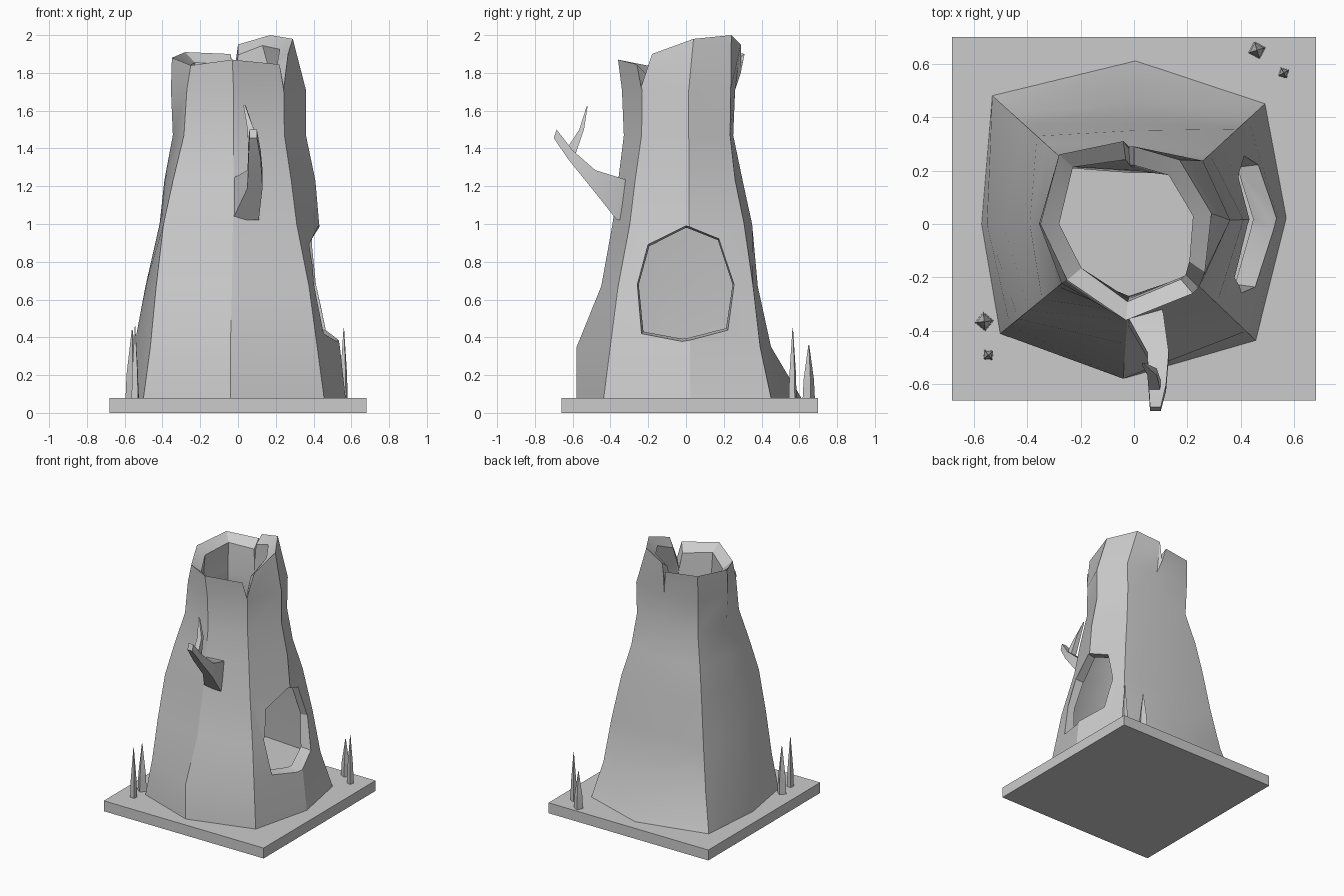
import bpy, bmesh, math
from mathutils import Vector

if "Cube" in bpy.data.objects:
    bpy.data.objects.remove(bpy.data.objects["Cube"])


def make(name, bm, smooth=False):
    bmesh.ops.remove_doubles(bm, verts=bm.verts, dist=0.0005)
    bmesh.ops.dissolve_degenerate(bm, edges=bm.edges, dist=0.0005)
    bmesh.ops.recalc_face_normals(bm, faces=bm.faces)
    me = bpy.data.meshes.new(name)
    bm.to_mesh(me)
    bm.free()
    ob = bpy.data.objects.new(name, me)
    bpy.context.collection.objects.link(ob)
    if smooth:
        bpy.ops.object.select_all(action='DESELECT')
        ob.select_set(True)
        bpy.context.view_layer.objects.active = ob
        bpy.ops.object.shade_smooth_by_angle(angle=math.radians(25))
    return ob


def loft(rings):
    """Skin a stack of closed rings and cap both ends."""
    bm = bmesh.new()
    rows = [[bm.verts.new(p) for p in r] for r in rings]
    n = len(rows[0])
    for a, b in zip(rows, rows[1:]):
        for i in range(n):
            j = (i + 1) % n
            bm.faces.new((a[i], a[j], b[j], b[i]))
    for row in (rows[0], rows[-1]):
        c = bm.verts.new(sum((v.co for v in row), Vector()) / n)
        for i in range(n):
            bm.faces.new((row[i], row[(i + 1) % n], c))
    return bm


# square ground slab
bm = bmesh.new()
bmesh.ops.create_cube(bm, size=1)
for v in bm.verts:
    v.co = (v.co.x * 1.36, v.co.y * 1.36 + 0.02, v.co.z * 0.08 + 0.04)
make("base_slab", bm)

# trunk columns: direction and radius at each level
levels = [0.08, 0.35, 0.67, 1.0, 1.23, 1.47, 1.71]
columns = [
    ((1, 0.04), [.57, .54, .48, .43, .41, .36, .36]),
    ((.49, .45), [.665, .58, .525, .455, .385, .345, .35]),
    ((0.01, 1), [.61, .45, .38, .35, .30, .25, .26]),
    ((-.53, .48), [.715, .62, .55, .49, .44, .37, .38]),
    ((-1, 0), [.57, .55, .49, .415, .39, .345, .355]),
    ((-.50, -.41), [.647, .60, .56, .51, .445, .37, .35]),
    ((-.07, -1), [.58, .58, .45, .39, .36, .33, .34]),
    ((.46, -.44), [.63, .58, .52, .43, .39, .34, .335]),
]
# broken rim: column index and point, with two split notches
rim = [
    (0, (.29, .04, 1.98)), (1, (.17, .24, 2.0)), (2, (0, .29, 1.95)),
    (2, (-.02, .29, 1.80)), (2, (-.04, .31, 1.90)), (3, (-.28, .26, 1.91)),
    (4, (-.35, 0, 1.88)), (5, (-.25, -.21, 1.84)), (6, (-.03, -.36, 1.87)),
    (7, (.22, -.26, 1.845)), (7, (.243, -.238, 1.725)), (7, (.265, -.18, 1.90)),
]


def ring(k, inset=0.0, z=None):
    pts = []
    for c, _ in rim:
        d, r = columns[c]
        p = Vector((d[0], d[1], 0)).normalized() * (r[k] - inset)
        pts.append((p.x, p.y, levels[k] if z is None else z))
    return pts


inner_rim = []
for _, p in rim:
    d = Vector((p[0], p[1], 0))
    q = d - d.normalized() * 0.07
    inner_rim.append((q.x, q.y, p[2] - 0.055))

rings = [ring(k) for k in range(7)] + [[p for _, p in rim], inner_rim]
rings += [ring(k, 0.06, 1.64 if k == 6 else None) for k in range(6, 1, -1)]
rings.append(ring(1, 0.09, 0.36))
trunk = make("hollow_trunk", loft(rings))

# side opening cut through the right wall
outline = [(-.265, .68), (-.21, .90), (0, .995), (.18, .93),
           (.26, .68), (.22, .44), (-.02, .39), (-.235, .42)]
cut = [[(x, y * s, .68 + (z - .68) * s) for y, z in outline]
       for x, s in ((.2, .86), (.7, 1.14))]
cutter = make("opening_cutter", loft(cut))
cutter.hide_render = True
mod = trunk.modifiers.new("opening", 'BOOLEAN')
mod.object = cutter
mod.operation = 'DIFFERENCE'
mod.solver = 'EXACT'
bpy.context.view_layer.objects.active = trunk
trunk.select_set(True)
bpy.ops.object.modifier_apply(modifier="opening")
bpy.data.objects.remove(cutter)
bpy.ops.object.shade_smooth_by_angle(angle=math.radians(25))


# broken branch and its twig: left x, right x, top y z, bottom y z
def limb(name, sections):
    make(name, loft([[(l, ty, tz), (r, ty, tz), (r, by, bz), (l, by, bz)]
                     for l, r, ty, tz, by, bz in sections]), True)


limb("branch", [(-.03, .10, -.30, 1.23, -.34, 1.02),
                (-.03, .11, -.335, 1.24, -.365, 1.02),
                (.05, .13, -.48, 1.285, -.50, 1.19),
                (.055, .12, -.60, 1.39, -.625, 1.345),
                (.06, .10, -.685, 1.50, -.70, 1.455)])
limb("twig", [(.055, .10, -.585, 1.37, -.63, 1.40),
              (.05, .085, -.54, 1.50, -.565, 1.50),
              (.03, .04, -.52, 1.63, -.527, 1.62)])

# grass spikes on the slab
for i, (x, y, top, r, turn) in enumerate([
        (.46, .65, .36, .038, .3), (.56, .565, .45, .026, .5),
        (-.56, -.365, .44, .04, .1), (-.545, -.49, .46, .027, .7)]):
    rings = [[(x + r * s * math.cos(turn + a * math.pi / 2),
               y + r * s * math.sin(turn + a * math.pi / 2), z)
              for a in range(4)]
             for z, s in ((.07, .9), (.08 + (top - .08) * .35, .75), (top, .06))]
    make(f"grass_spike_{i + 1}", loft(rings))
